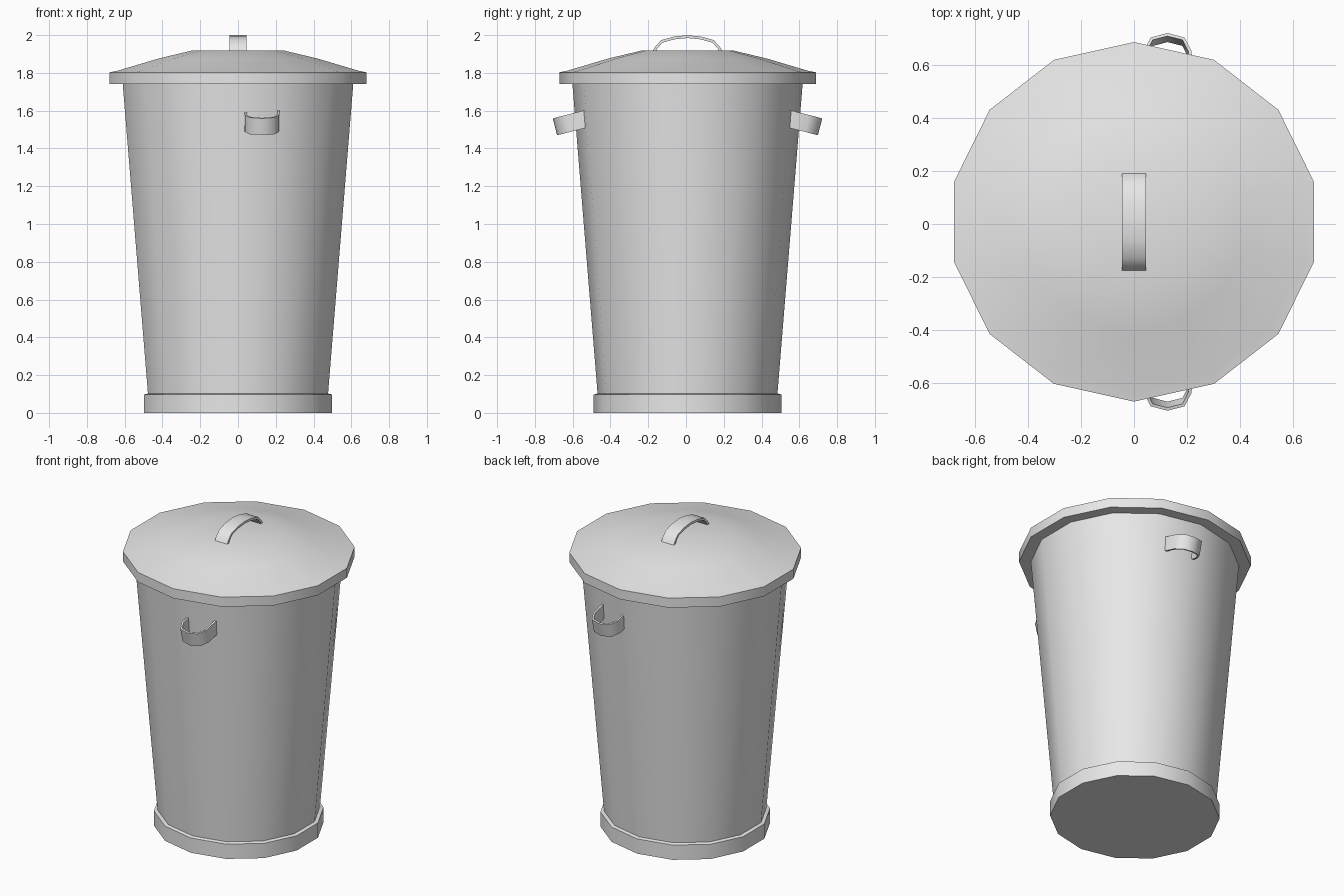
import bpy, bmesh
from math import sin, cos, pi, radians

cube = bpy.data.objects.get("Cube")
if cube:
    bpy.data.objects.remove(cube, do_unlink=True)

SIDES = 14
CY = 0.008          # shared axis offset
X_STRETCH = 1.027   # the can is slightly wider than deep

metal = bpy.data.materials.new("grey metal")
metal.use_nodes = True
metal.diffuse_color = (0.8, 0.8, 0.8, 1)
metal.node_tree.nodes["Principled BSDF"].inputs["Base Color"].default_value = (0.8, 0.8, 0.8, 1)


def finish(name, bm, thickness=0):
    """Turn the bmesh into a smooth object, thickened if it is a strip."""
    bmesh.ops.recalc_face_normals(bm, faces=bm.faces)
    mesh = bpy.data.meshes.new(name)
    bm.to_mesh(mesh)
    bm.free()
    mesh.materials.append(metal)
    obj = bpy.data.objects.new(name, mesh)
    bpy.context.collection.objects.link(obj)
    bpy.ops.object.select_all(action='DESELECT')
    obj.select_set(True)
    bpy.context.view_layer.objects.active = obj
    if thickness:
        mod = obj.modifiers.new("thickness", 'SOLIDIFY')
        mod.thickness = thickness
        mod.offset = 0
        bpy.ops.object.modifier_apply(modifier=mod.name)
    bpy.ops.object.shade_smooth_by_angle(angle=radians(50))
    return obj


def turned(name, profile):
    """Revolve (radius, z) points around the can axis and cap both ends."""
    bm = bmesh.new()
    rings = []
    for r, z in profile:
        ring = []
        for i in range(SIDES):
            a = 2 * pi * i / SIDES + pi / 2
            ring.append(bm.verts.new((X_STRETCH * r * cos(a), CY + r * sin(a), z)))
        rings.append(ring)
    for low, high in zip(rings, rings[1:]):
        for i in range(SIDES):
            j = (i + 1) % SIDES
            bm.faces.new((low[i], low[j], high[j], high[i]))
    bm.faces.new(rings[0])
    bm.faces.new(rings[-1])
    return finish(name, bm)


def strip(name, edge_a, edge_b, thickness):
    """Bent metal strap between two parallel edges."""
    bm = bmesh.new()
    a = [bm.verts.new(p) for p in edge_a]
    b = [bm.verts.new(p) for p in edge_b]
    for i in range(len(a) - 1):
        bm.faces.new((a[i], a[i + 1], b[i + 1], b[i]))
    return finish(name, bm, thickness)


# Can body, foot band and domed lid
turned("can_body", [(0.472, 0.05), (0.611, 1.76)])
turned("foot_band", [(0.497, 0), (0.497, 0.097), (0.472, 0.104)])
turned("lid", [(0.679, 1.74), (0.679, 1.803), (0.635, 1.812),
               (0.42, 1.876), (0.245, 1.918)])

# Lid handle: an arched strap running front to back
arch = [(-0.182, 1.905), (-0.165, 1.935), (-0.135, 1.967), (-0.07, 1.985), (0, 1.992)]
arch += [(-y, z) for y, z in reversed(arch[:-1])]
strip("lid_handle",
      [(-0.045, CY + y, z) for y, z in arch],
      [(0.045, CY + y, z) for y, z in arch], 0.015)

# Side grips: U-shaped straps tilted downward, front and back
loop = [(-0.088, 0.53), (-0.085, 0.63), (-0.06, 0.68), (0, 0.696)]
loop += [(-x, out) for x, out in reversed(loop[:-1])]
TILT = 0.25


def grip_edge(w, side):
    pts = []
    for x, out in loop:
        d = out - 0.7
        pts.append((0.127 + x,
                    CY + side * (0.7 + d * cos(TILT) + w * sin(TILT)),
                    1.515 - d * sin(TILT) + w * cos(TILT)))
    return pts


for name, side in (("front_grip", -1), ("back_grip", 1)):
    strip(name, grip_edge(-0.046, side), grip_edge(0.046, side), 0.012)
